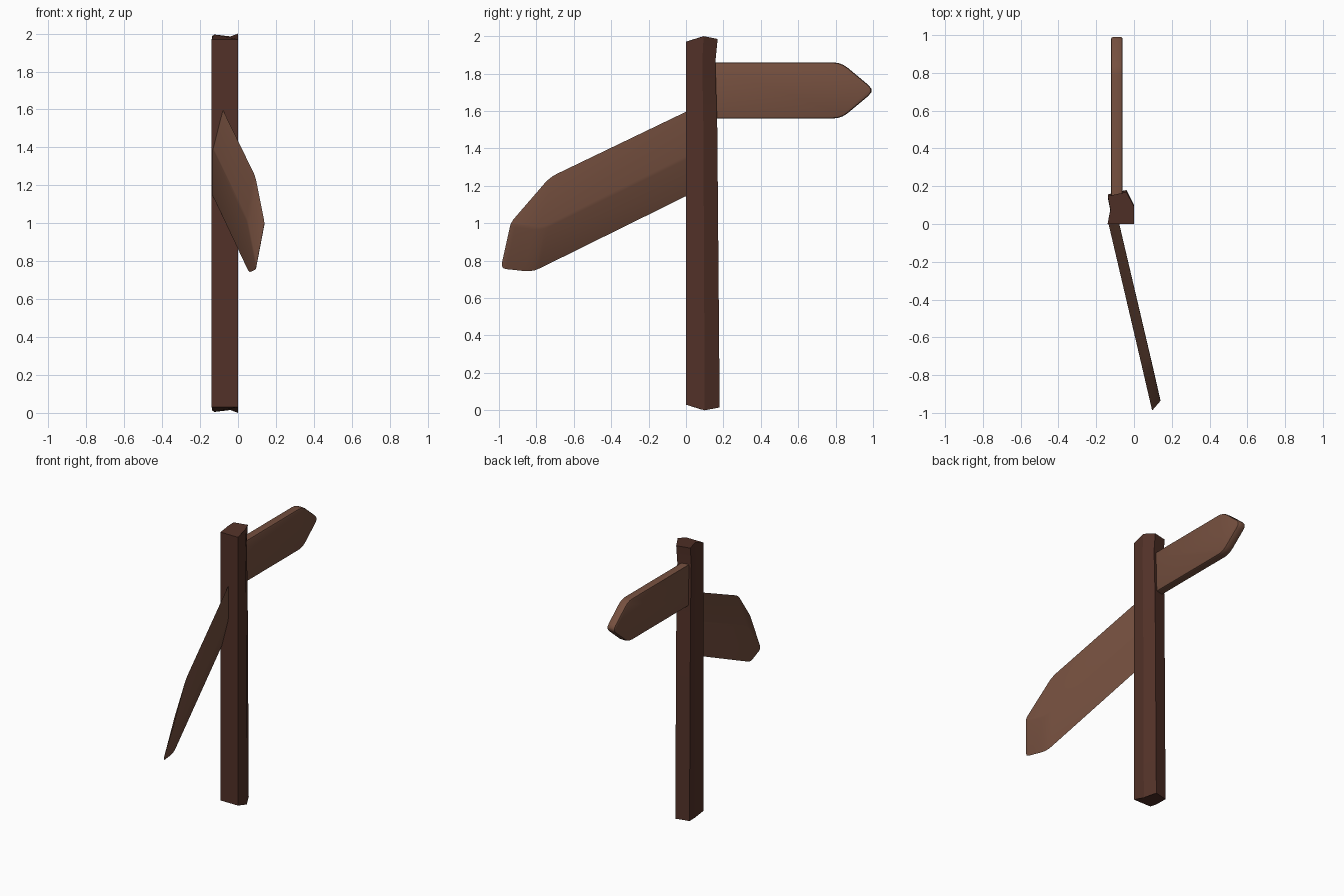
import bpy
import bmesh
import math
from mathutils import Vector

cube = bpy.data.objects.get("Cube")
if cube:
    bpy.data.objects.remove(cube, do_unlink=True)


def material(name, color):
    mat = bpy.data.materials.new(name)
    mat.use_nodes = True
    mat.diffuse_color = color
    bsdf = mat.node_tree.nodes["Principled BSDF"]
    bsdf.inputs["Base Color"].default_value = color
    bsdf.inputs["Roughness"].default_value = 0.9
    return mat


post_wood = material("dark post wood", (0.084, 0.031, 0.021, 1))
board_wood = material("light board wood", (0.18, 0.08, 0.05, 1))


def finish(bm, name, mat, angle):
    bmesh.ops.recalc_face_normals(bm, faces=bm.faces)
    mesh = bpy.data.meshes.new(name)
    bm.to_mesh(mesh)
    bm.free()
    mesh.materials.append(mat)
    obj = bpy.data.objects.new(name, mesh)
    bpy.context.collection.objects.link(obj)
    bpy.ops.object.select_all(action="DESELECT")
    obj.select_set(True)
    bpy.context.view_layer.objects.active = obj
    bpy.ops.object.shade_smooth_by_angle(angle=math.radians(angle))
    return obj


def loft(rings):
    """Join equal closed rings with quads and cap both ends."""
    bm = bmesh.new()
    loops = [[bm.verts.new(p) for p in ring] for ring in rings]
    count = len(loops[0])
    for low, high in zip(loops, loops[1:]):
        for i in range(count):
            j = (i + 1) % count
            bm.faces.new((low[i], low[j], high[j], high[i]))
    bm.faces.new(loops[0][::-1])
    bm.faces.new(loops[-1])
    return bm


def rounded(points, radius):
    """Cut the three pointed-end corners of an outline into short arcs."""
    result = [points[0]]
    for before, corner, after in zip(points, points[1:], points[2:]):
        a = corner + (before - corner).normalized() * radius
        b = corner + (after - corner).normalized() * radius
        for t in (0, 0.33, 0.67, 1):
            result.append(a * (1 - t) ** 2 + corner * 2 * t * (1 - t) + b * t * t)
    return result + [points[-1]]


def arrow_board(name, outline, shift, radius, bevel):
    """Pointed plank: an outline pushed along shift, with softened rims."""
    side = rounded([Vector(p) for p in outline], radius)
    bm = loft([side, [p + Vector(shift) for p in side]])
    bmesh.ops.recalc_face_normals(bm, faces=bm.faces)
    rims = [e for e in bm.edges if any(len(f.verts) > 4 for f in e.link_faces)]
    bmesh.ops.bevel(bm, geom=rims, offset=bevel, segments=2, profile=0.5,
                    affect="EDGES", clamp_overlap=True)
    return finish(bm, name, board_wood, 40)


# Rough-hewn post: an uneven section that narrows slightly upward
section = [(-0.14, 0), (0, 0), (0, 0.1), (-0.04, 0.18), (-0.138, 0.157), (-0.125, 0.08)]
bottom_z = [0.03, 0.03, 0, 0.015, 0.015, 0.005]
top_z = [1.97, 1.97, 2, 1.985, 1.985, 1.995]


def ring(depth, heights):
    return [(x, y * depth, z) for (x, y), z in zip(section, heights)]


post = loft([ring(1, bottom_z), ring(0.93, [1.5] * 6),
             ring(0.87, [1.86] * 6), ring(0.94, top_z)])
finish(post, "post", post_wood, 20)

# Level board pointing to the back
arrow_board("upper_board",
            [(-0.06, 0.08, 1.86), (-0.06, 0.83, 1.86), (-0.06, 1.01, 1.71),
             (-0.06, 0.83, 1.56), (-0.06, 0.08, 1.56)],
            (-0.062, 0, 0), 0.045, 0.012)

# Slanting board pointing forward and down
arrow_board("lower_board",
            [(-0.092, 0.06, 1.63), (0.093, -0.73, 1.25), (0.145, -0.955, 0.99),
             (0.103, -0.77, 0.97), (-0.092, 0.06, 1.38)],
            (-0.045, -0.05, -0.235), 0.045, 0.008)
